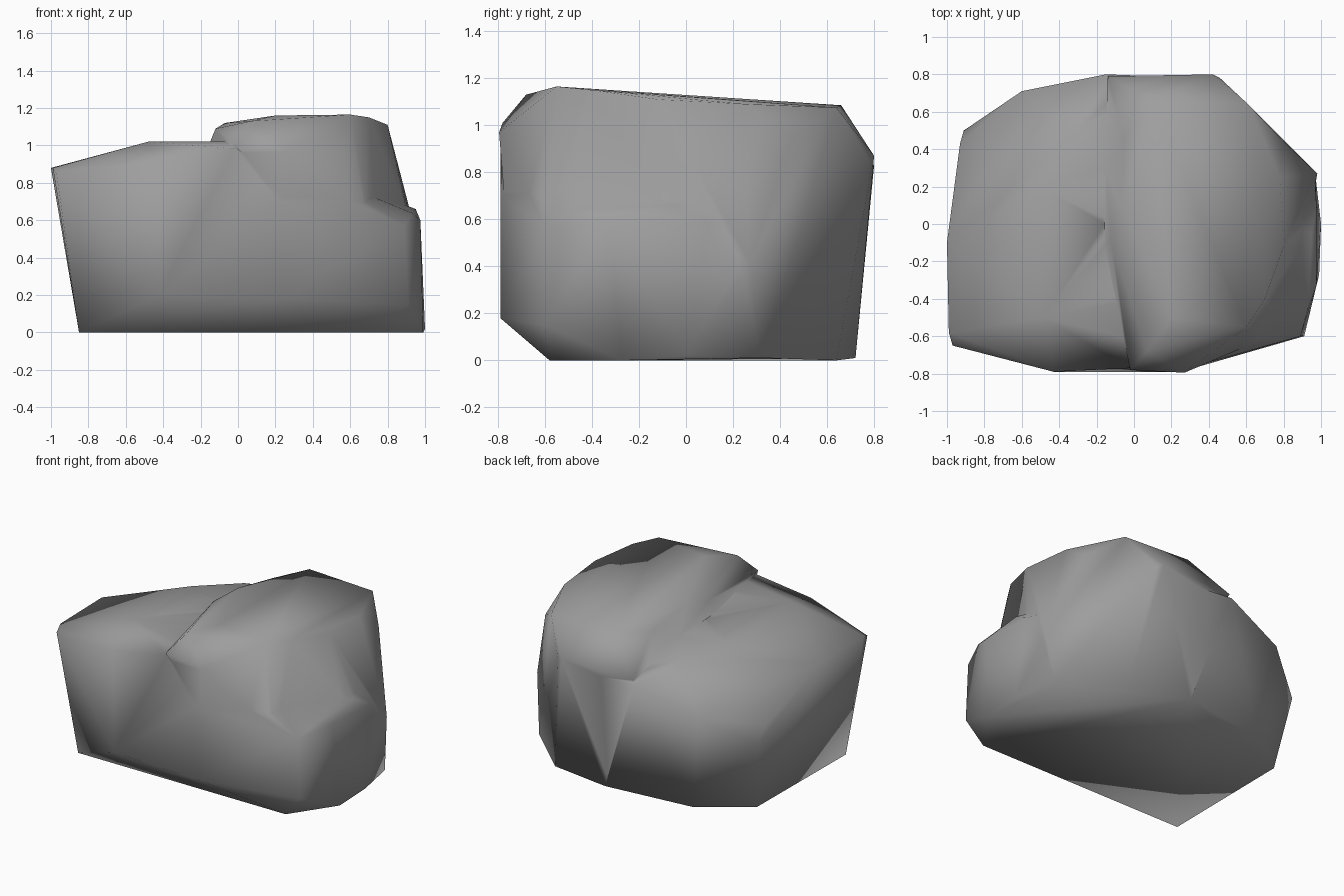
import bpy
import bmesh
import math

if "Cube" in bpy.data.objects:
    bpy.data.objects.remove(bpy.data.objects["Cube"])


def hull(name, points):
    """Make a faceted stone lump as the convex hull of a few corner points."""
    bm = bmesh.new()
    for p in points:
        bm.verts.new(p)
    bmesh.ops.convex_hull(bm, input=bm.verts)
    loose = [v for v in bm.verts if not v.link_faces]
    bmesh.ops.delete(bm, geom=loose, context='VERTS')
    bmesh.ops.recalc_face_normals(bm, faces=bm.faces)
    mesh = bpy.data.meshes.new(name)
    bm.to_mesh(mesh)
    bm.free()
    obj = bpy.data.objects.new(name, mesh)
    bpy.context.collection.objects.link(obj)
    return obj


# Flat footprint on the ground
base = [(-.85, -.58, 0), (.78, -.58, 0), (.99, -.27, 0), (.93, .32, 0),
        (.58, .64, 0), (.13, .72, 0), (-.5, .64, 0), (-.84, .40, 0)]

# Low bulge at the right foot
bulge = [(1, 0, .02), (.91, -.6, .15), (.89, -.6, .57), (.93, -.45, .64), (.95, -.05, .66),
         (.975, -.33, .6), (.975, .1, .58), (.97, .26, .4)]

# Main boulder with the lower left shelf and undercut front
body = hull("boulder", base + bulge + [
    (-.42, -.79, .20), (.25, -.79, .18), (-.43, -.79, .92), (-.02, -.79, .98), (.22, -.79, .7),
    (-.97, -.65, .85), (-.99, -.58, .88), (-1, -.1, .88), (-.93, .43, .62), (-.91, .5, .5),
    (-.6, .71, .68), (-.15, .80, .83), (.40, .78, .80),
    (-.48, -.5, 1.02), (-.5, .2, .98), (.0, -.55, 1.02), (.1, .4, .98), (-.3, .5, .94)])

# Raised dome on the right, its back flowing down to the ground
dome = hull("upper_dome", [
    (-.02, -.78, 1.01), (-.09, -.45, 1.01), (-.16, -.1, 1.02), (-.15, .3, .98),
    (-.12, -.1, 1.09), (-.07, .1, 1.12), (-.05, .45, 1.06), (.07, -.68, 1.13),
    (.27, -.795, .97), (.2, -.5, 1.16), (.6, -.55, 1.165), (.7, -.4, 1.15),
    (.8, -.12, 1.11), (.78, .25, 1.09), (.61, .64, 1.075), (.1, .66, 1.085),
    (-.14, .79, .86), (.42, .80, .87), (.46, .78, .85), (.79, .45, .95),
    (.68, -.62, .62), (.90, -.1, .66), (.98, .27, .42), (.22, -.75, .4), (.7, -.52, .1),
    (.9, -.2, .1), (.935, .325, .01), (.585, .645, .01), (.13, .722, .01), (0, -.5, .3)])

# Fuse the lumps into one stone
mod = body.modifiers.new("fuse", 'BOOLEAN')
mod.operation = 'UNION'
mod.solver = 'EXACT'
mod.object = dome
dg = bpy.context.evaluated_depsgraph_get()
fused = bpy.data.meshes.new_from_object(body.evaluated_get(dg))
body.modifiers.clear()
body.data = fused
bpy.data.objects.remove(dome)

# Clean slivers along the seam
bm = bmesh.new()
bm.from_mesh(fused)
bmesh.ops.remove_doubles(bm, verts=bm.verts, dist=.022)
bmesh.ops.triangulate(bm, faces=bm.faces)
bmesh.ops.recalc_face_normals(bm, faces=bm.faces)
bm.to_mesh(fused)
bm.free()

# Mid-grey stone
stone = bpy.data.materials.new("stone")
stone.diffuse_color = (.34, .34, .34, 1)
stone.use_nodes = True
stone.node_tree.nodes["Principled BSDF"].inputs["Base Color"].default_value = stone.diffuse_color
fused.materials.clear()
fused.materials.append(stone)

# Fully soft shading over the worn facets
bpy.context.view_layer.objects.active = body
body.select_set(True)
bpy.ops.object.shade_smooth_by_angle(angle=math.pi)
